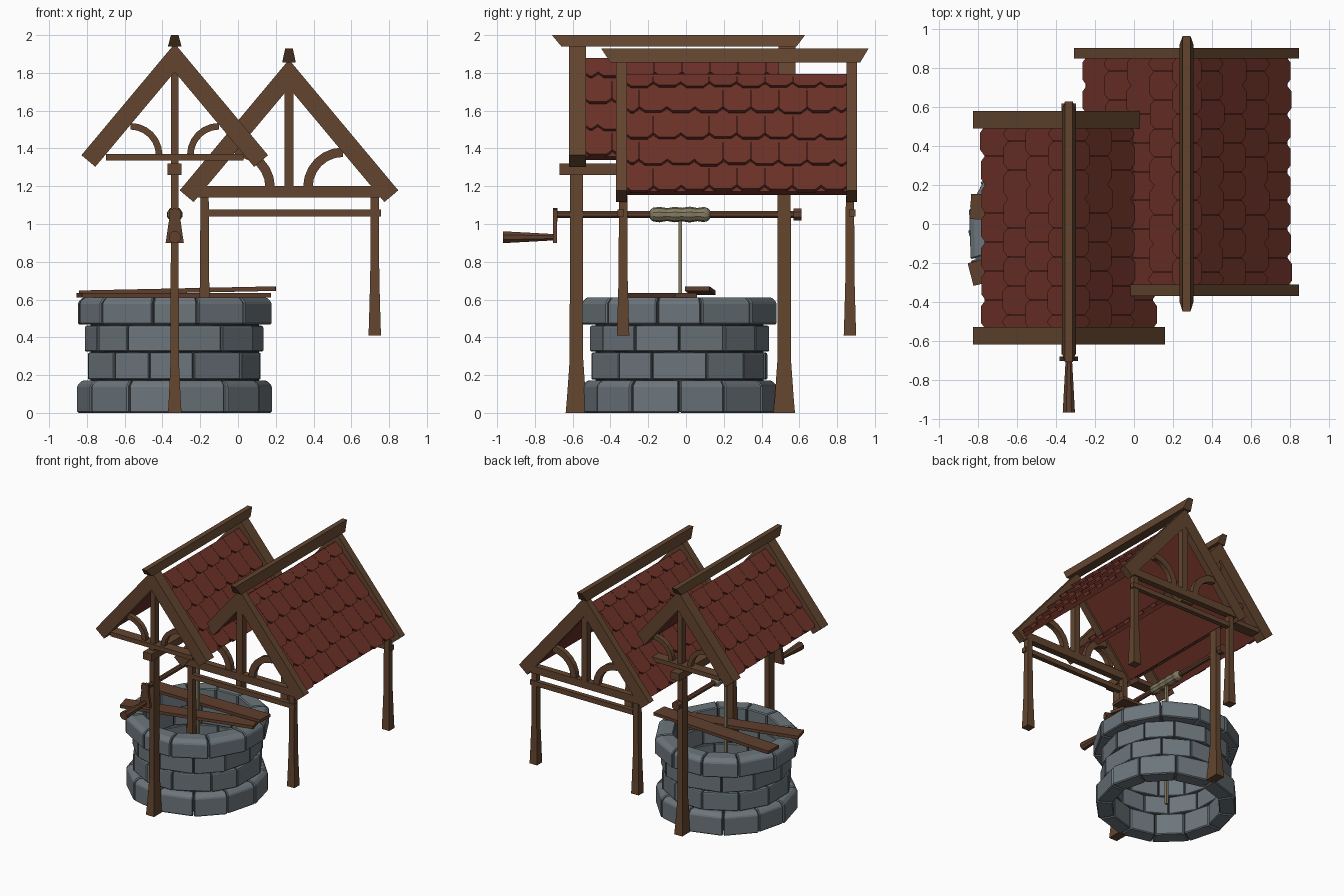
import bpy, bmesh, math, random

random.seed(4)
if "Cube" in bpy.data.objects:
    bpy.data.objects.remove(bpy.data.objects["Cube"])


def material(name, r, g, b):
    m = bpy.data.materials.new(name)
    m.use_nodes = True
    m.diffuse_color = (r, g, b, 1)
    m.node_tree.nodes["Principled BSDF"].inputs["Base Color"].default_value = (r, g, b, 1)
    return m


WOOD = material("wood", 0.125, 0.06, 0.028)
OLD = material("reddish_wood", 0.115, 0.05, 0.027)
ROOF = material("roof_red", 0.15, 0.031, 0.021)
STONE = material("stone_grey", 0.15, 0.18, 0.2)
MORTAR = material("mortar_dark", 0.03, 0.036, 0.04)
ROPE = material("rope_tan", 0.23, 0.2, 0.12)


def build(name, solids, mat, bevel=0):
    """Each solid is a list of matching rings, skinned and capped."""
    bm = bmesh.new()
    for rings in solids:
        vs = [[bm.verts.new(p) for p in ring] for ring in rings]
        n = len(vs[0])
        for a, b in zip(vs, vs[1:]):
            for i in range(n):
                bm.faces.new((a[i], a[(i + 1) % n], b[(i + 1) % n], b[i]))
        bm.faces.new(vs[0])
        bm.faces.new(vs[-1])
    bmesh.ops.recalc_face_normals(bm, faces=bm.faces)
    me = bpy.data.meshes.new(name)
    bm.to_mesh(me)
    bm.free()
    me.materials.append(mat)
    ob = bpy.data.objects.new(name, me)
    bpy.context.collection.objects.link(ob)
    if bevel:
        mod = ob.modifiers.new("bevel", "BEVEL")
        mod.width, mod.segments = bevel, 1
    return ob


def rect(x, y, z, hx, hy):
    return [(x - hx, y - hy, z), (x + hx, y - hy, z), (x + hx, y + hy, z), (x - hx, y + hy, z)]


def box(x0, x1, y0, y1, z0, z1):
    x, y, hx, hy = (x0 + x1) / 2, (y0 + y1) / 2, (x1 - x0) / 2, (y1 - y0) / 2
    return [rect(x, y, z0, hx, hy), rect(x, y, z1, hx, hy)]


def slab(profile, y0, y1):
    """Extrude an (x, z) profile along y."""
    return [[(x, y, z) for x, z in profile] for y in (y0, y1)]


def lathe(x, z, stations, sides=8):
    """Round bar along y from (y, radius) stations."""
    turn = [2 * math.pi * (i + 0.5) / sides for i in range(sides)]
    return [[(x + r * math.cos(t), y, z + r * math.sin(t)) for t in turn] for y, r in stations]


C, S = math.cos(math.radians(50.1)), math.sin(math.radians(50.1))


def gable_roof(prefix, cx, apex, length, gables, ridge, ridge_z, tie, post_half, king_top, brace, tabs):
    def slope(side, u, n):
        # u runs down the slope, n points out of it
        return cx + side * (u * C + n * S), apex - u * S + n * C

    t = 0.096
    rafters, ties, braces = [], [], []
    for y0, y1 in gables:
        mid = (y0 + y1) / 2
        for side in (-1, 1):
            outline = [(0, 0), (length, 0), (length, -t), (t * S / C, -t)]
            rafters.append(slab([slope(side, u, n) for u, n in outline], y0, y1))
            # curved brace from tie beam to rafter
            dx, r, w = brace
            arc = [math.pi / 2 * i / 6 for i in range(7)]
            rings = []
            for a in arc:
                ring = []
                for rad, dy in ((r, -.02), (r, .02), (r - w, .02), (r - w, -.02)):
                    ring.append((cx + side * (dx + r - rad * math.cos(a)), mid + dy,
                                 tie[2] - .005 + rad * math.sin(a)))
                rings.append(ring)
            braces.append(rings)
        ties.append(box(cx - tie[0], cx + tie[0], y0 + .003, y1 - .003, tie[1], tie[2]))
        ties.append(box(cx - post_half, cx + post_half, mid - .025, mid + .025, tie[2] - .01, king_top))
    build(prefix + "_rafters", rafters, WOOD)
    build(prefix + "_tie_beams_and_king_posts", ties, WOOD)
    build(prefix + "_curved_braces", braces, WOOD)

    # ridge cap with undercut ends
    (a, b), (z0, z1) = ridge, ridge_z
    low, high = rect(cx, 0, z0, .036, 1), rect(cx, 0, z1, .02, 1)
    low = [(x, a + .05 if y < 0 else b - .045, z) for x, y, z in low]
    high = [(x, a if y < 0 else b, z) for x, y, z in high]
    build(prefix + "_ridge_cap", [low and [low, high]][0:1], WOOD)

    # boards under the shingles, then rows of pointed shingles
    y0, y1 = gables[0][1] - .01, gables[1][0] + .01
    eave = length - .034
    boards, shingles = [], []
    width = (y1 - y0) / tabs
    for side in (-1, 1):
        outline = [(.06, -.05), (eave, -.05), (eave, -.08), (.095, -.08)]
        boards.append(slab([slope(side, u, n) for u, n in outline], y0, y1))
        row, end = 0, eave + .004
        while end > .1:
            top = max(.06, end - .2)
            shift = width / 2 * (row % 2)
            for k in range(tabs + row % 2):
                a = max(y0, y0 + k * width - shift) + .001
                b = min(y1, y0 + (k + 1) * width - shift) - .001
                tip = end + random.uniform(-.006, .006)
                c, d = .03, .03
                shape = [(a, top), (b, top), (b, tip - d), (b - c, tip), (a + c, tip), (a, tip - d)]
                rings = []
                for lift in (0, 1):
                    ring = []
                    for y, u in shape:
                        n = -.052 + lift * (.004 + .02 * (u - top) / (tip - top))
                        x, z = slope(side, u, n)
                        ring.append((x, y, z))
                    rings.append(ring)
                shingles.append(rings)
            row += 1
            end -= .18
    build(prefix + "_roof_boards", boards, ROOF)
    build(prefix + "_shingles", shingles, ROOF)


WX, WY = -.335, -.035
gable_roof("well", WX, 1.955, .77, ((-.62, -.53), (.49, .58)), (-.71, .63), (1.94, 2.0),
           (.365, 1.335, 1.37), .02, 1.86, (.065, .17, .035), 7)
gable_roof("shelter", .27, 1.87, .902, ((-.37, -.312), (.85, .905)), (-.45, .967), (1.855, 1.93),
           (.49, 1.14, 1.2), .025, 1.8, (.075, .21, .05), 8)

# well posts with flared feet and the beam on top
posts = []
for y in (-.58, .52):
    posts.append([rect(WX, y, z, hx, hy) for z, hx, hy in
                  ((0, .036, .057), (.08, .031, .05), (.28, .022, .036), (1.34, .02, .034))])
build("well_posts", posts, WOOD)
build("well_top_beam", [box(WX - .037, WX + .037, -.67, .62, 1.26, 1.32)], WOOD)

# shelter posts and lower rails
posts, rails = [], []
for y, out in ((-.333, -1), (.868, 1)):
    for x in (-.177, .724):
        posts.append([rect(x, y, z, h, h) for z, h in ((.41, .033), (.5, .03), (.72, .024), (1.15, .022))])
    rails.append(box(-.155, .757, y - .018 + out * .012, y + .018 + out * .012, 1.04, 1.078))
build("shelter_posts", posts, WOOD)
build("shelter_lower_rails", rails, WOOD)

# stone courses: inner, outer radius, bottom, top, top chamfer
courses = ((.395, .515, 0.0, .172, .028), (.4, .475, .178, .32, .006),
           (.4, .475, .326, .462, .006), (.395, .53, .468, .612, .028))
count = 12
for level, (ri, ro, z0, z1, ch) in enumerate(courses):
    step = 2 * math.pi / count
    joints = [(i + .5 * (level % 2)) * step + random.uniform(-.05, .05) for i in range(count)]
    stones = []
    for i in range(count):
        a, b = joints[i], joints[(i + 1) % count] + (2 * math.pi if i == count - 1 else 0)
        out = ro + random.uniform(-.006, .004)
        profile = [(ri, z0), (out, z0), (out, z1 - ch), (out - ch, z1), (ri, z1)]
        stones.append([[(WX + r * math.cos(t), WY + r * math.sin(t), z) for r, z in profile]
                       for t in (a + .007, b - .007)])
    build("stone_course_%d" % (level + 1), stones, STONE, .007)

# mortar ring behind the joints
turns = [2 * math.pi * i / 24 for i in range(25)]
ring = [[(WX + r * math.cos(t), WY + r * math.sin(t), z) for r, z in
         ((.415, .01), (.445, .01), (.445, .59), (.415, .59))] for t in turns]
build("mortar_ring", [ring], MORTAR)


# loose planks lying over the rim
def plank(name, start, end, half, thick):
    dx, dy = end[0] - start[0], end[1] - start[1]
    l = math.hypot(dx, dy)
    px, py = -dy / l * half, dx / l * half
    rings = [[(x + px, y + py, z), (x - px, y - py, z), (x - px, y - py, z + thick),
              (x + px, y + py, z + thick)] for x, y, z in (start, end)]
    build(name, [rings], OLD)


plank("flat_plank", (-.84, -.26, .612), (.16, .0, .612), .06, .024)
plank("tilted_plank", (-.84, .09, .624), (.2, .06, .646), .065, .024)

# windlass: axle, crank, handle and rope
build("axle", [lathe(WX, 1.05, ((-.7, .02), (.6, .02))),
               lathe(WX, 1.05, ((.57, .035), (.612, .035))),
               lathe(WX, 1.05, ((-.705, .036), (-.68, .036)), 6)], OLD)
build("crank_arm", [[rect(WX, -.693, z, h, .011) for z, h in ((.9, .048), (1.05, .026), (1.08, .03))]], OLD)
build("crank_handle", [lathe(WX, .93, ((-.97, .034), (-.85, .027), (-.7, .018)))], OLD)
coil = [(-.19, .024), (-.175, .036), (-.14, .041), (-.1, .034), (-.06, .041), (-.02, .036),
        (.02, .042), (.06, .035), (.095, .04), (.115, .034), (.128, .022)]
build("rope_coil", [lathe(WX, 1.05, coil, 10)], ROPE)
build("hanging_rope", [[rect(WX, -.03, z, .01, .01) for z in (.03, 1.04)]], ROPE)
